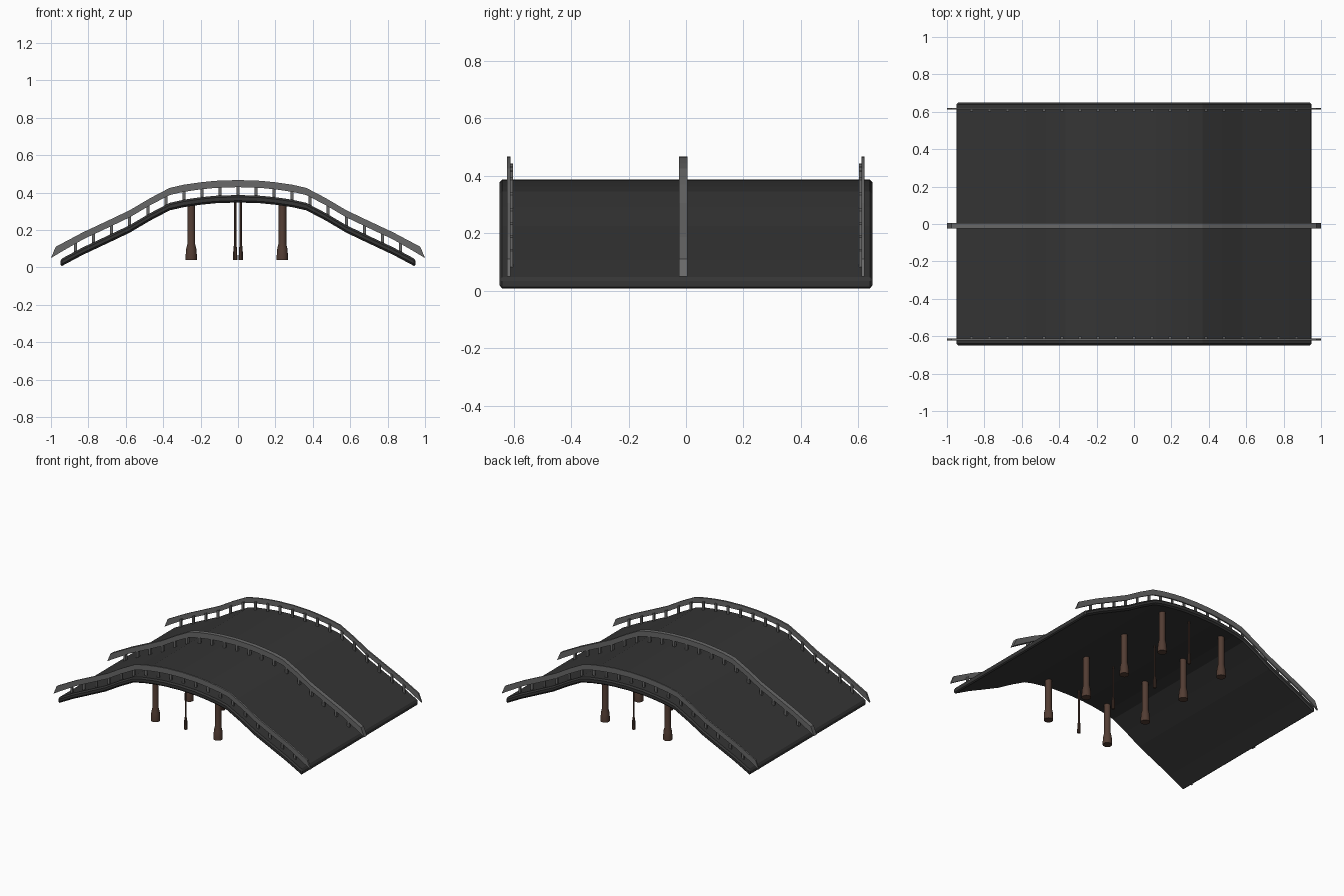
import bpy, bmesh, math

if "Cube" in bpy.data.objects:
    bpy.data.objects.remove(bpy.data.objects["Cube"])

# Half profile of the road surface (x, z)
HALF = [(0, .387), (.12, .383), (.2, .375), (.29, .362), (.365, .345), (.47, .29),
        (.58, .225), (.7, .168), (.83, .107), (.95, .043)]
CURVE = [(-x, z) for x, z in HALF[:0:-1]] + HALF


def road_z(x):
    x = abs(x)
    for (xa, za), (xb, zb) in zip(HALF, HALF[1:]):
        if x <= xb or xb == HALF[-1][0]:
            return za + (zb - za) * (x - xa) / (xb - xa)


def material(name, rgb):
    m = bpy.data.materials.new(name)
    m.diffuse_color = (*rgb, 1)
    m.use_nodes = True
    m.node_tree.nodes["Principled BSDF"].inputs["Base Color"].default_value = m.diffuse_color
    return m


def make_object(name, bm, mat):
    bmesh.ops.recalc_face_normals(bm, faces=bm.faces)
    me = bpy.data.meshes.new(name)
    bm.to_mesh(me)
    bm.free()
    ob = bpy.data.objects.new(name, me)
    bpy.context.collection.objects.link(ob)
    me.materials.append(mat)
    return ob


def extrude_profile(bm, pts, y0, y1):
    a = [bm.verts.new((x, y0, z)) for x, z in pts]
    b = [bm.verts.new((x, y1, z)) for x, z in pts]
    bm.faces.new(a)
    bm.faces.new(b[::-1])
    n = len(pts)
    for i in range(n):
        j = (i + 1) % n
        bm.faces.new((a[i], b[i], b[j], a[j]))


asphalt = material("dark_asphalt", (.035, .035, .035))
steel = material("grey_steel", (.14, .14, .14))
rust = material("brown_pier", (.085, .046, .033))

# Arched road deck with chamfered rim
bm = bmesh.new()
extrude_profile(bm, CURVE + [(x, z - .04) for x, z in CURVE[::-1]], -.65, .65)
deck = make_object("road_deck", bm, asphalt)
bev = deck.modifiers.new("rim_chamfer", 'BEVEL')
bev.width = .01
bev.segments = 1
bev.limit_method = 'ANGLE'
bev.angle_limit = math.radians(40)


# Guard rails: curved band with drooping tips, plus posts
def guard_rail(name, y0, y1, py0, py1):
    mid = CURVE[1:-1]
    top = [(-.975, .11)] + [(x, z + .08) for x, z in mid] + [(.975, .11)]
    low = [(.945, .083)] + [(x, z + .042) for x, z in mid[::-1]] + [(-.945, .083)]
    bm = bmesh.new()
    extrude_profile(bm, [(-1, .05)] + top + [(1, .05)] + low, y0, y1)
    make_object(name, bm, steel)
    bm = bmesh.new()
    for i in range(-9, 10):
        x, h = i * .0965, .008
        extrude_profile(bm, [(x - h, road_z(x - h) - .01), (x + h, road_z(x + h) - .01),
                             (x + h, road_z(x + h) + .055), (x - h, road_z(x - h) + .055)],
                        py0, py1)
    make_object(name + "_posts", bm, steel)


guard_rail("front_rail", -.623, -.611, -.612, -.602)
guard_rail("back_rail", .611, .621, .602, .612)
guard_rail("centre_rail", -.025, .005, -.019, -.001)


# Round piers with a flared foot
def pier(name, x, y, r, foot, sides):
    bm = bmesh.new()
    rings = []
    for rad, z in [(foot, .04), (foot, .065), (foot * .9, .1), (r, .125), (r, .36)]:
        zz = min(z, road_z(abs(x)) - .02)
        rings.append([bm.verts.new((x + rad * math.cos(2 * math.pi * k / sides),
                                    y + rad * math.sin(2 * math.pi * k / sides), zz))
                      for k in range(sides)])
    for a, b in zip(rings, rings[1:]):
        for k in range(sides):
            j = (k + 1) % sides
            bm.faces.new((a[k], a[j], b[j], b[k]))
    bm.faces.new(rings[0][::-1])
    bm.faces.new(rings[-1])
    ob = make_object(name, bm, rust)
    bpy.context.view_layer.objects.active = ob
    ob.select_set(True)
    bpy.ops.object.shade_smooth_by_angle(angle=math.radians(35))
    ob.select_set(False)


for i, y in enumerate((-.56, -.187, .187, .56)):
    for side, x in (("left", -.25), ("right", .237)):
        pier(f"{side}_pier_{i + 1}", x, y, .021, .03, 16)
    pier(f"slim_pier_{i + 1}", -.015 if i % 2 == 0 else .015, y, .006, .011, 10)
